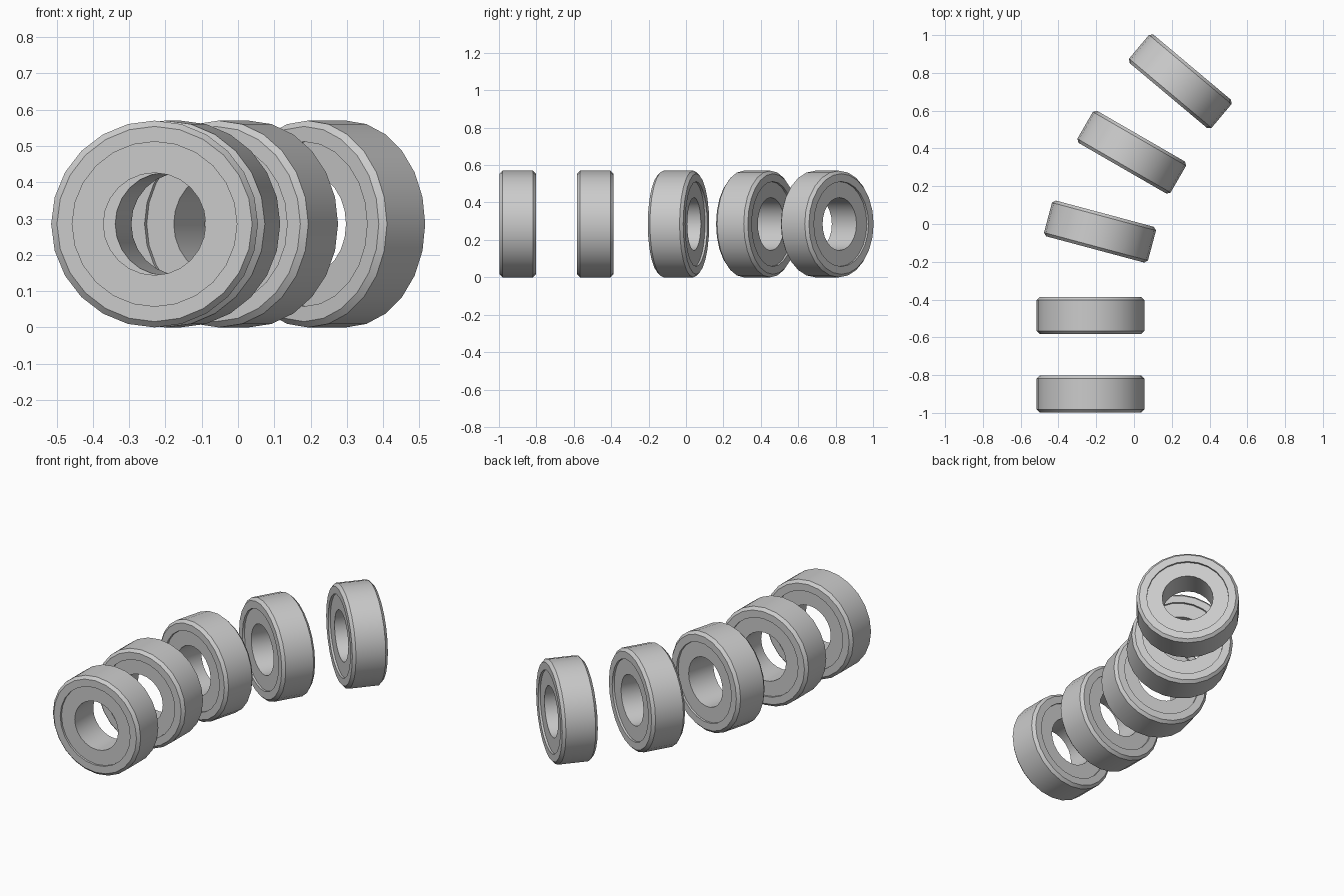
import bpy
import bmesh
import math
from mathutils import Matrix, Vector

cube = bpy.data.objects.get("Cube")
if cube:
    bpy.data.objects.remove(cube, do_unlink=True)

SIDES = 24
RADIUS = 0.285
HALF_WIDTH = 0.098
CHAMFER = 0.016
LIP_RADIUS = 0.227
HOLE_RADIUS = 0.141
RECESS = 0.012

# Single rubber colour
rubber = bpy.data.materials.new("grey_rubber")
rubber.use_nodes = True
grey = (0.6, 0.6, 0.6, 1)
rubber.diffuse_color = grey
rubber.node_tree.nodes["Principled BSDF"].inputs["Base Color"].default_value = grey

# Half section as (radius, offset along axle), mirrored to the other side
half = [
    (HOLE_RADIUS, HALF_WIDTH - RECESS),
    (LIP_RADIUS, HALF_WIDTH - RECESS),
    (LIP_RADIUS, HALF_WIDTH),
    (RADIUS - CHAMFER, HALF_WIDTH),
    (RADIUS, HALF_WIDTH - CHAMFER),
]
profile = half + [(r, -y) for r, y in reversed(half)]


def make_tyre(name, x, y, turn):
    """Revolve the section around the axle, then place and turn the tyre."""
    bm = bmesh.new()
    rings = []
    for i in range(SIDES):
        a = 2 * math.pi * i / SIDES
        rings.append([bm.verts.new((r * math.sin(a), d, r * math.cos(a)))
                      for r, d in profile])
    count = len(profile)
    for i in range(SIDES):
        here, there = rings[i], rings[(i + 1) % SIDES]
        for j in range(count):
            k = (j + 1) % count
            bm.faces.new((here[j], here[k], there[k], there[j]))
    bmesh.ops.recalc_face_normals(bm, faces=bm.faces[:])
    mesh = bpy.data.meshes.new(name)
    bm.to_mesh(mesh)
    bm.free()
    mesh.materials.append(rubber)
    tyre = bpy.data.objects.new(name, mesh)
    bpy.context.collection.objects.link(tyre)
    tyre.matrix_world = (Matrix.Translation(Vector((x, y, RADIUS)))
                         @ Matrix.Rotation(math.radians(turn), 4, "Z"))
    # Smooth tread and bore, crisp rims
    bpy.ops.object.select_all(action="DESELECT")
    tyre.select_set(True)
    bpy.context.view_layer.objects.active = tyre
    bpy.ops.object.shade_smooth_by_angle(angle=math.radians(30))


# Row of tyres curving away from the front
placements = [
    (-0.23, -0.90, 0),
    (-0.23, -0.485, 0),
    (-0.18, -0.04, -15),
    (-0.012, 0.38, -30),
    (0.245, 0.755, -40),
]
for number, (x, y, turn) in enumerate(placements, 1):
    make_tyre(f"tyre_{number}", x, y, turn)
